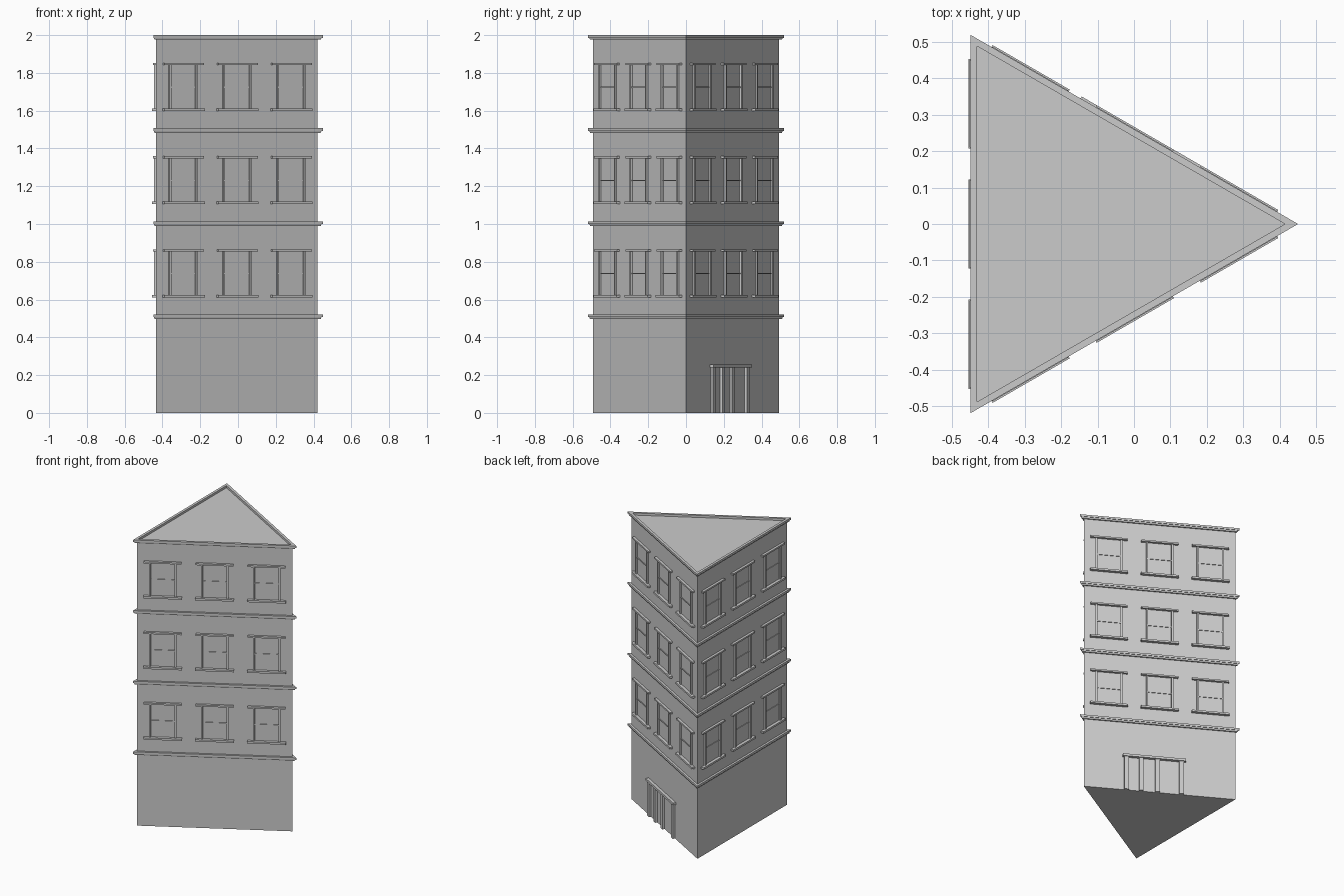
import bpy, bmesh
from math import sin, cos, pi
from mathutils import Vector, Matrix

if "Cube" in bpy.data.objects:
    bpy.data.objects.remove(bpy.data.objects["Cube"])

stone = bpy.data.materials.new("grey_stone")
stone.use_nodes = True
GREY = (0.6, 0.6, 0.6, 1)
stone.diffuse_color = GREY
stone.node_tree.nodes["Principled BSDF"].inputs["Base Color"].default_value = GREY

CX = -0.149          # centre of the triangular plan
R = 0.569            # corner radius of the walls
INR = R / 2          # distance from centre to each wall
FLOOR = 0.493


def finish(name, bm):
    bmesh.ops.recalc_face_normals(bm, faces=bm.faces)
    mesh = bpy.data.meshes.new(name)
    bm.to_mesh(mesh)
    bm.free()
    mesh.materials.append(stone)
    ob = bpy.data.objects.new(name, mesh)
    bpy.context.collection.objects.link(ob)
    return ob


def triangle(bm, offset, z):
    """Corner vertices of the plan, with walls moved out by offset."""
    r = R + 2 * offset
    return [bm.verts.new((CX + r * cos(a), r * sin(a), z))
            for a in (0, 2 * pi / 3, 4 * pi / 3)]


def loft(name, profile, closed=False):
    """Sweep an (offset, height) profile round the triangular plan."""
    bm = bmesh.new()
    rings = [triangle(bm, o, z) for o, z in profile]
    pairs = list(zip(rings, rings[1:]))
    if closed:
        pairs.append((rings[-1], rings[0]))
    else:
        bm.faces.new(rings[0])
        bm.faces.new(rings[-1])
    for a, b in pairs:
        for i in range(3):
            j = (i + 1) % 3
            bm.faces.new((a[i], a[j], b[j], b[i]))
    return finish(name, bm)


def box(bm, s, z0, z1, width, depth):
    """Block on a wall: s along the wall, depth standing out from it."""
    back = 0.005
    m = (Matrix.Translation((s, (depth - back) / 2, (z0 + z1) / 2))
         @ Matrix.Diagonal((width, depth + back, z1 - z0, 1)))
    bmesh.ops.create_cube(bm, size=1, matrix=m)


def place(ob, angle):
    """Stand a wall part on the wall whose outward normal is at angle."""
    n = Vector((cos(angle), sin(angle), 0))
    ob.location = Vector((CX, 0, 0)) + n * INR
    ob.rotation_euler.z = angle - pi / 2


# Walls and flat roof
loft("walls", [(0, 0), (0, 1.985)])

# Stepped string courses and the roof cornice
for i in range(4):
    top = 0.521 + i * FLOOR
    loft("cornice" if i == 3 else f"string_course_{i + 1}",
         [(-0.003, top - 0.024), (0.009, top - 0.024), (0.011, top - 0.014),
          (0.015, top - 0.014), (0.015, top), (-0.003, top)], closed=True)


# Window surrounds, three on each floor of every wall
def window(name, s, z, angle):
    bm = bmesh.new()
    box(bm, s, z, z + 0.013, 0.245, 0.021)                  # sill
    box(bm, s, z + 0.243, z + 0.254, 0.24, 0.017)           # lintel
    for side in (-1, 1):
        box(bm, s + side * 0.082, z + 0.013, z + 0.243, 0.012, 0.01)
    box(bm, s, z + 0.123, z + 0.129, 0.152, 0.004)          # meeting rail
    place(finish(name, bm), angle)


for wall, angle in (("front", -pi / 3), ("back", pi / 3), ("side", pi)):
    for floor in range(3):
        for col in (-1, 0, 1):
            window(f"{wall}_window_{floor + 1}_{col + 2}",
                   col * 0.33, 0.612 + floor * FLOOR, angle)

# Entrance on the back wall: lintel, posts and recessed-looking door leaves
bm = bmesh.new()
DOOR_S, DOOR_W = 0.035, 0.41
box(bm, DOOR_S, 0.241, 0.257, DOOR_W, 0.021)
for f, w in ((0.06, 0.03), (0.29, 0.026), (0.55, 0.03), (0.93, 0.03)):
    box(bm, DOOR_S + DOOR_W * (0.5 - f), 0, 0.241, w, 0.015)
place(finish("entrance", bm), pi / 3)
